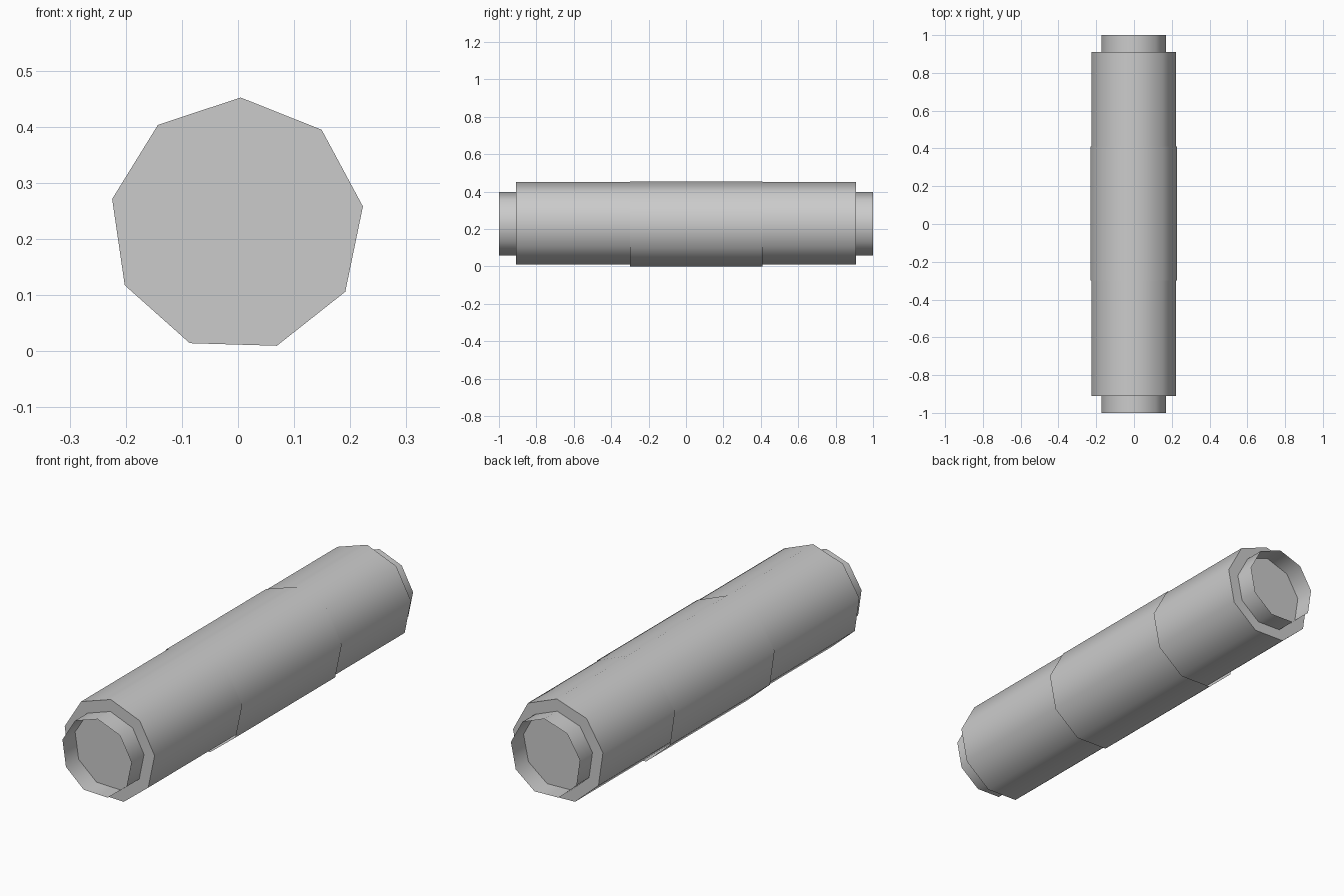
import bpy, bmesh, math

if "Cube" in bpy.data.objects:
    bpy.data.objects.remove(bpy.data.objects["Cube"])

SIDES = 9
TURN = math.radians(90 - 1.7)   # first corner sits almost straight up


def tube(name, r, y0, y1, cx, cz, capped=False):
    """Nine-sided tube along y, open or closed with fan caps."""
    bm = bmesh.new()
    rings = []
    for y in (y0, y1):
        ring = []
        for k in range(SIDES):
            a = TURN + 2 * math.pi * k / SIDES
            ring.append(bm.verts.new((cx + r * math.cos(a), y, cz + r * math.sin(a))))
        rings.append(ring)
    for k in range(SIDES):
        n = (k + 1) % SIDES
        bm.faces.new((rings[0][n], rings[0][k], rings[1][k], rings[1][n]))
    if capped:
        for ring, y, front in ((rings[0], y0, True), (rings[1], y1, False)):
            mid = bm.verts.new((cx, y, cz))
            for k in range(SIDES):
                a, b = ring[k], ring[(k + 1) % SIDES]
                bm.faces.new((mid, a, b) if front else (mid, b, a))
    bm.normal_update()
    # outward normals: check the first side face against the axis
    f = bm.faces[:][0]
    c = f.calc_center_median()
    if f.normal.x * (c.x - cx) + f.normal.z * (c.z - cz) < 0:
        bmesh.ops.reverse_faces(bm, faces=bm.faces[:SIDES])
    if capped:
        bmesh.ops.recalc_face_normals(bm, faces=bm.faces[:])
    me = bpy.data.meshes.new(name)
    bm.to_mesh(me)
    bm.free()
    ob = bpy.data.objects.new(name, me)
    bpy.context.collection.objects.link(ob)
    bpy.ops.object.select_all(action='DESELECT')
    ob.select_set(True)
    bpy.context.view_layer.objects.active = ob
    bpy.ops.object.shade_smooth_by_angle(angle=math.radians(45))
    return ob


# main barrel with flat closed ends
tube("barrel", 0.227, -0.91, 0.91, -0.002, 0.2255, capped=True)

# slightly wider open sleeve around the middle
tube("middle_sleeve", 0.233, -0.30, 0.41, -0.002, 0.2215)

# open rims standing out from both ends
tube("front_rim", 0.174, -1.0, -0.91, -0.002, 0.224)
tube("back_rim", 0.174, 0.91, 1.0, -0.002, 0.224)
